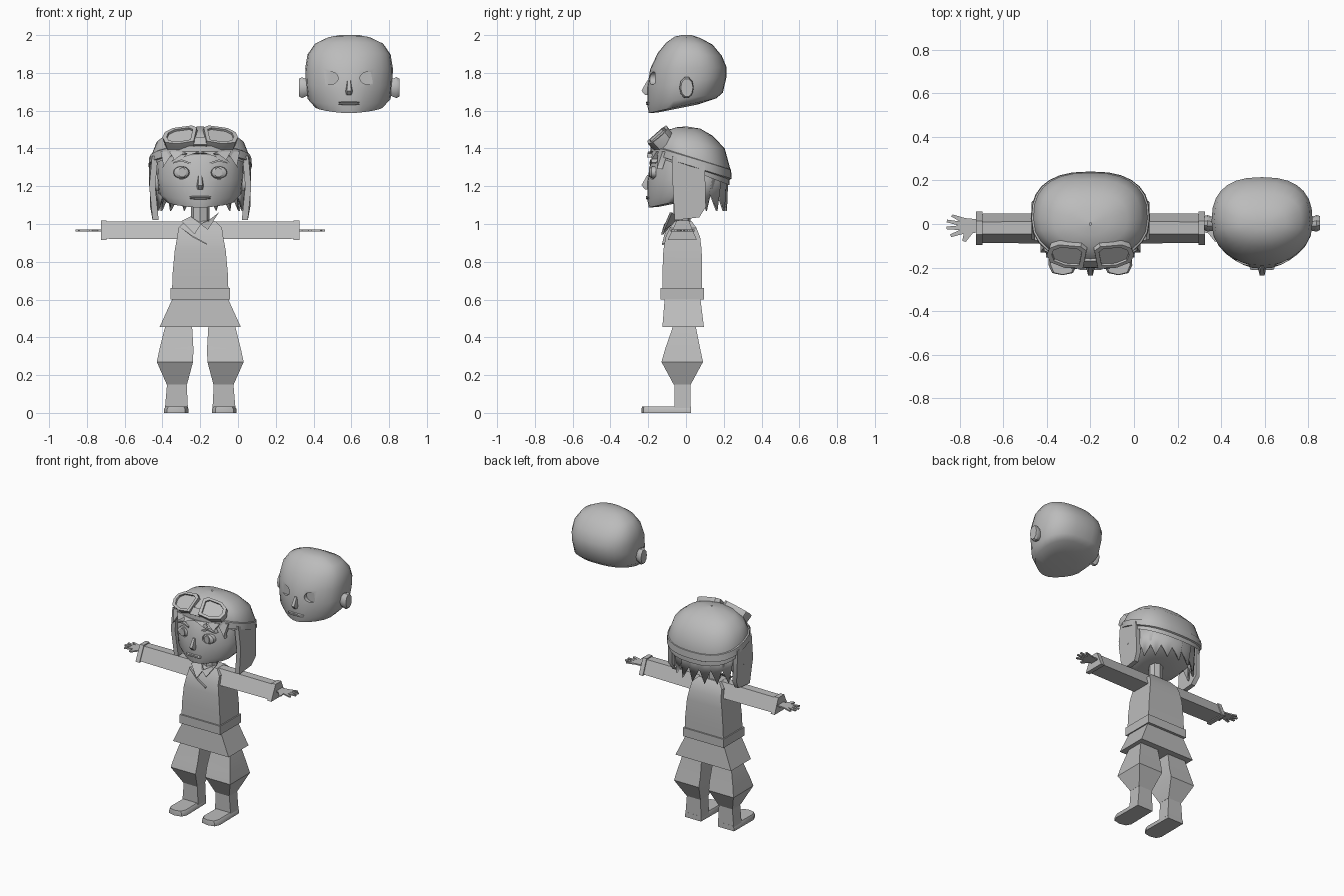
import bpy, bmesh, math
from mathutils import Matrix, Vector

grey = bpy.data.materials.new("plain_grey")
grey.diffuse_color = (0.5, 0.5, 0.5, 1)
CX = -0.2  # centre line of the figure


def smooth(ob, angle):
    bpy.ops.object.select_all(action='DESELECT')
    ob.select_set(True)
    bpy.context.view_layer.objects.active = ob
    bpy.ops.object.shade_smooth_by_angle(angle=math.radians(angle))


def skin(name, rings, caps=True, closed=True, angle=35, at=(CX, 0, 0), side=1, thick=0):
    """Skin a list of equal-length point rings."""
    bm = bmesh.new()
    rows = [[bm.verts.new((p[0] * side + at[0], p[1] + at[1], p[2] + at[2])) for p in r] for r in rings]
    n = len(rows[0])
    for a, b in zip(rows, rows[1:]):
        for i in range(n if closed else n - 1):
            j = (i + 1) % n
            bm.faces.new((a[i], a[j], b[j], b[i]))
    if caps:
        bm.faces.new(rows[0])
        bm.faces.new(rows[-1])
    bmesh.ops.recalc_face_normals(bm, faces=bm.faces[:])
    me = bpy.data.meshes.new(name)
    bm.to_mesh(me)
    bm.free()
    me.materials.append(grey)
    ob = bpy.data.objects.new(name, me)
    bpy.context.collection.objects.link(ob)
    if thick:
        m = ob.modifiers.new("thickness", 'SOLIDIFY')
        m.thickness, m.offset = thick, 0
    smooth(ob, angle)
    return ob


def prism(name, pts, depth, **kw):
    """Extrude a flat outline by a depth vector."""
    d = Vector(depth)
    return skin(name, [[Vector(p) for p in pts], [Vector(p) + d for p in pts]], **kw)


def rect(z, x0, x1, y0, y1):
    return [(x0, y0, z), (x1, y0, z), (x1, y1, z), (x0, y1, z)]


def oval(yf, yb, zf, zb, w, narrow=0.0, n=28, power=0.8):
    """Tilted rounded ring, narrower toward the front."""
    pts = []
    for i in range(n):
        a = 2 * math.pi * i / n
        s, c = math.sin(a), -math.cos(a)
        x = w * math.copysign(abs(s) ** power, s)
        t = (math.copysign(abs(c) ** power, c) + 1) / 2
        if c < 0:
            x *= 1 - narrow * c * c
        pts.append((x, yf + (yb - yf) * t, zf + (zb - zf) * t))
    return pts


def ellipse(cx, cz, rx, rz, y, n=14):
    return [(cx + rx * math.cos(2 * math.pi * i / n), y, cz + rz * math.sin(2 * math.pi * i / n)) for i in range(n)]


def make_head(prefix, at):
    # skull, chin to crown
    ob = skin(prefix + "_head", [
        oval(-.15, .06, 1.59, 1.632, .10, .5), oval(-.197, .16, 1.587, 1.665, .185, .5),
        oval(-.205, .195, 1.63, 1.695, .22, .42), oval(-.205, .215, 1.72, 1.78, .23, .35),
        oval(-.19, .215, 1.82, 1.83, .232, .25), oval(-.15, .19, 1.905, 1.89, .22, .2),
        oval(-.105, .14, 1.96, 1.95, .18, .2), oval(-.06, .075, 1.992, 1.985, .11, .2),
        oval(-.02, .03, 2.0, 2.0, .05, .2)], at=at, angle=50)
    # eye sockets
    for s in (-1, 1):
        cut = prism("socket_cutter", ellipse(.1, 1.772, .043, .034, -.3), (0, .135, 0), at=at, side=s)
        m = ob.modifiers.new("socket", 'BOOLEAN')
        m.operation, m.object, m.solver = 'DIFFERENCE', cut, 'EXACT'
        bpy.context.view_layer.objects.active = ob
        bpy.ops.object.modifier_apply(modifier=m.name)
        bpy.data.objects.remove(cut)
        # ears
        skin(prefix + "_ear", [
            [(x, -.002 + x * .1 - .02 + r * .038 * math.cos(k * math.pi / 5), 1.722 + r * .058 * math.sin(k * math.pi / 5))
             for k in range(10)] for x, r in ((.21, .7), (.25, 1), (.266, .85))], at=at, side=s)
    smooth(ob, 50)
    # nose and mouth
    skin(prefix + "_nose", [[(-.01, -.19, 1.76), (.01, -.19, 1.76), (.008, -.205, 1.76), (-.008, -.205, 1.76)],
                            [(-.022, -.19, 1.70), (.022, -.19, 1.70), (.011, -.236, 1.705), (-.011, -.236, 1.705)],
                            [(-.018, -.19, 1.682), (.018, -.19, 1.682), (.009, -.215, 1.682), (-.009, -.215, 1.682)]], at=at)
    for k, z in enumerate((1.644, 1.635)):
        skin(prefix + ("_upper_lip", "_lower_lip")[k],
             [ellipse(0, z, .06, .006, -.185), ellipse(0, z, .055, .005, -.208), ellipse(0, z, .04, .002, -.212)], at=at)


make_head("spare", (.588, 0, 0))
make_head("figure", (CX, 0, -.5))

# eyeballs and eyebrows
for s in (-1, 1):
    skin("eyeball", [ellipse(.1, 1.273, .043, .033, -.16), ellipse(.1, 1.273, .04, .031, -.183),
                     ellipse(.1, 1.273, .025, .02, -.192)], side=s)
    skin("iris", [ellipse(.095, 1.273, .02, .026, -.185), ellipse(.095, 1.273, .02, .026, -.197)], side=s)
    prism("eyebrow", [(.05, -.193, 1.315), (.1, -.19, 1.332), (.145, -.178, 1.32), (.145, -.178, 1.326),
                      (.1, -.19, 1.342), (.05, -.193, 1.325)], (0, .02, 0), side=s)

# helmet shell and strap
skin("helmet", [
    oval(-.175, .23, 1.365, 1.205, .264, .3), oval(-.18, .235, 1.42, 1.29, .262, .3),
    oval(-.155, .205, 1.462, 1.40, .232, .25), oval(-.105, .14, 1.495, 1.468, .17, .2),
    oval(-.05, .075, 1.512, 1.505, .09, .2), oval(-.005, .005, 1.516, 1.516, .005, .2)], caps=False, angle=50)
skin("goggle_strap", [
    oval(-.178, .232, 1.372, 1.235, .262, .28), oval(-.19, .241, 1.375, 1.24, .274, .28),
    oval(-.188, .239, 1.415, 1.287, .27, .28), oval(-.175, .23, 1.42, 1.292, .258, .28)], caps=False)

# helmet ear flaps
for s in (-1, 1):
    skin("ear_flap", [[(x + dx, y, z) for y, z, dx in (
        (-.075, 1.36, -.015), (.1, 1.31, 0), (.105, 1.09, -.005), (.07, 1.035, -.015), (-.06, 1.02, -.018), (-.07, 1.2, 0))]
        for x in (.238, .27)], side=s)

# jagged hair hanging under the back of the helmet
top, bottom = [], []
for i in range(19):
    a = math.radians(-100 + 200 * i / 18)
    top.append((.235 * math.sin(a), .04 + .18 * math.cos(a), 1.30))
    k = .95 if i % 2 else .86
    bottom.append((.235 * k * math.sin(a), .04 + .18 * k * math.cos(a), 1.07 if i % 2 else 1.16))
skin("back_hair", [top, bottom], caps=False, closed=False, thick=.012)

# pointed fringe on the forehead
for s in (-1, 1):
    for x, w, z in ((.05, .05, 1.352), (.12, .045, 1.325), (.175, .035, 1.29)):
        y = -.212 + x * x * 1.9
        prism("fringe_lock", [(x - w, y - .004 + .01, 1.385), (x + w, y + .03, 1.385), (x + .02, y + .005, z + .02), (x + w * .8, y, z)],
              (0, .03, 0), side=s)

# goggles: tilted rim, recessed lens, bridge
outline = [(-.084, -.05), (-.08, .06), (-.05, .076), (.05, .055), (.088, .02), (.092, -.02), (.07, -.06), (0, -.072)]
for s in (-1, 1):
    M = Matrix.Translation((.107, -.148, 1.472)) @ Matrix.Rotation(math.radians(14), 4, 'Z') @ Matrix.Rotation(math.radians(41), 4, 'X')

    def loop(k, d):
        return [M @ Vector((u * k, v * k, d)) for u, v in outline]
    skin("goggle_rim", [loop(.9, -.085), loop(1, -.02), loop(1, 0), loop(.76, 0), loop(.74, -.02)], caps=False, side=s)
    skin("goggle_lens", [loop(.76, -.03), loop(.76, -.012)], side=s)
prism("goggle_bridge", [(-.035, -.17, 1.46), (.035, -.17, 1.46), (.035, -.2, 1.42), (-.035, -.2, 1.42)], (0, .05, -.03))

# neck
skin("neck", [[(.05 * math.cos(k * math.pi / 4), -.02 + .045 * math.sin(k * math.pi / 4), z) for k in range(8)]
              for z in (.98, 1.14)])

# tunic: torso, belt, flared skirt
skin("torso", [rect(.62, -.15, .15, -.125, .085), rect(.74, -.146, .146, -.125, .086), rect(.86, -.135, .135, -.12, .083),
               rect(.93, -.122, .122, -.108, .075), rect(.98, -.115, .115, -.085, .055), rect(1.015, -.08, .08, -.06, .03)])
skin("belt", [rect(.6, -.157, .157, -.135, .095), rect(.66, -.157, .157, -.135, .095)])
skin("skirt", [rect(.615, -.142, .142, -.112, .075), rect(.455, -.215, .215, -.125, .095)])

# collar flaps and wrap seam
prism("left_collar", [(-.05, -.05, 1.04), (-.1, -.09, 1.015), (-.03, -.132, .945), (.005, -.115, 1.0)], (0, .012, 0))
prism("right_collar", [(.045, -.05, 1.02), (.1, -.085, 1.062), (.04, -.125, .97), (0, -.115, 1.0)], (0, .012, 0))
prism("wrap_seam", [(-.11, -.1, .985), (-.04, -.118, .93), (.035, -.128, .89), (.035, -.126, .897), (-.04, -.116, .938)], (0, .02, 0))

for s in (-1, 1):
    # sleeves and cuffs
    def section(x, k):
        return [(x, -.02 + y * k, .965 + z * k) for y, z in ((-.067, -.043), (.067, -.043), (.03, .047), (-.025, .047))]
    skin("sleeve", [section(.08, 1.05), section(.5, 1)], side=s)
    skin("cuff", [section(.495, 1.15), section(.525, 1.15)], side=s)
    # flat hands with spread fingers
    hand = [(.5, -.035), (.54, -.042), (.572, -.082), (.588, -.078), (.582, -.045), (.638, -.06), (.645, -.048), (.6, -.028),
            (.66, -.024), (.661, -.012), (.605, -.007), (.66, .008), (.658, .02), (.6, .012), (.64, .035), (.633, .044),
            (.575, .027), (.5, .02)]
    prism("hand", [(x, y, .961) for x, y in hand], (0, 0, .009), side=s)
    # baggy trousers
    skin("trouser_leg", [rect(.5, .045, .17, -.06, .045), rect(.44, .042, .19, -.075, .055), rect(.34, .036, .215, -.11, .075),
                         rect(.27, .038, .23, -.13, .09), rect(.15, .07, .177, -.065, .025)], side=s, angle=30)
    # boots
    skin("boot_shaft", [rect(.16, .072, .175, -.062, .025), rect(.02, .065, .187, -.062, .025)], side=s)
    sole = [(.066, .026), (.19, .026), (.192, -.19), (.175, -.225), (.128, -.235), (.08, -.225), (.062, -.19)]
    skin("boot_foot", [[(x, y, 0) for x, y in sole], [(x, y, .02) for x, y in sole],
                       [(.128 + (x - .128) * .85, y * .99, .035) for x, y in sole]], side=s)
